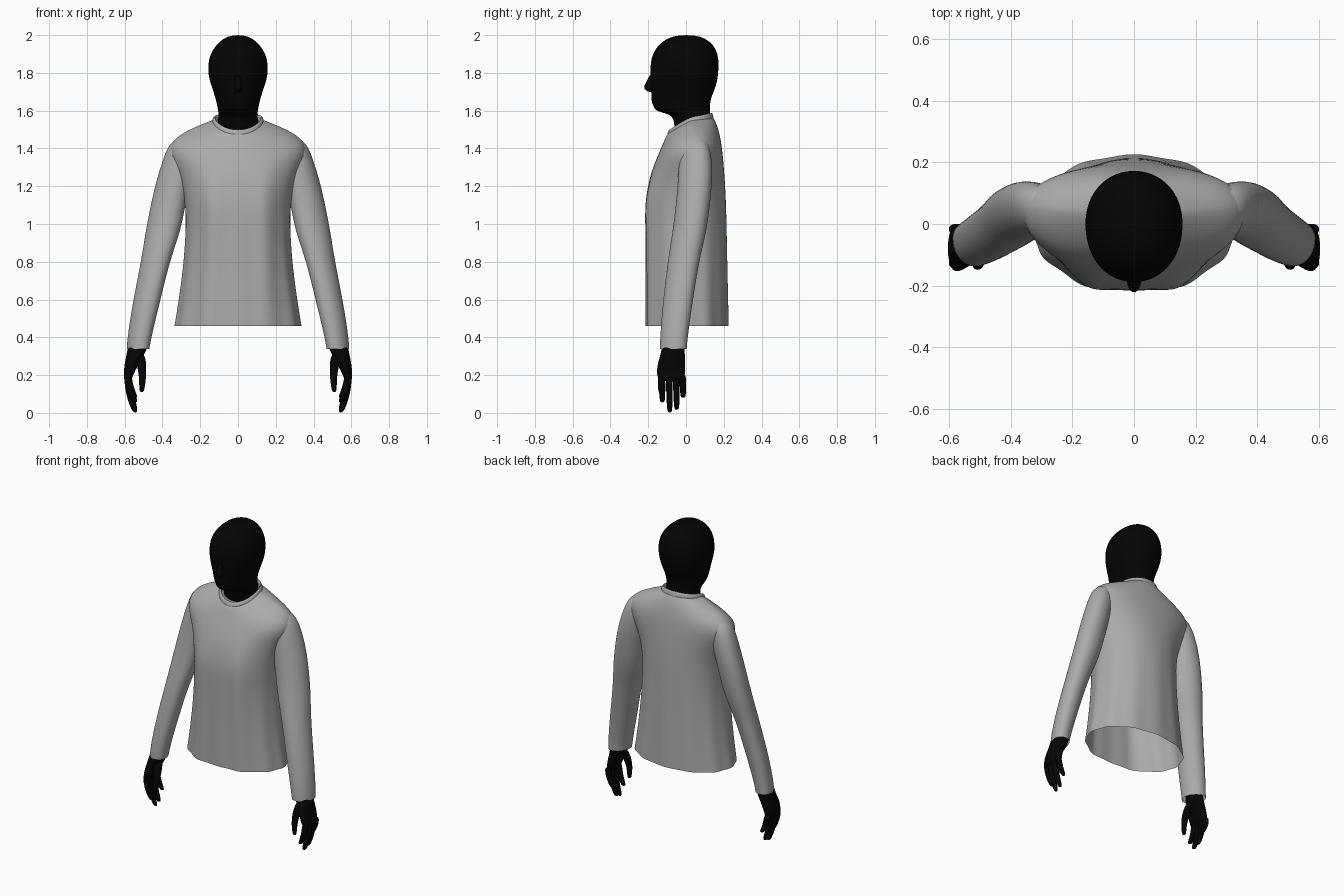
import bpy, bmesh, math


def material(name, v):
    m = bpy.data.materials.new(name)
    m.diffuse_color = (v, v, v, 1)
    return m


GREY = material("grey cloth", 0.41)
BLACK = material("matte black", 0.0015)


def oval(z, hx, yf, yb, cx=0.0, yc=None, power=2.0, zf=None, zb=None, n=32,
         fold=0.0, bust=0.0, skew=0.0):
    """Egg-shaped ring: separate front/back depth, optional front/back heights."""
    yc = (yf + yb) / 2 if yc is None else yc
    zf = z if zf is None else zf
    zb = z if zb is None else zb
    pts = []
    for i in range(n):
        a = 2 * math.pi * i / n
        c, s = math.cos(a), math.sin(a)
        px = math.copysign(abs(c) ** (2 / power), c)
        py = abs(s) ** (2 / power)
        k = 1 + fold * math.cos(12 * (a - math.pi / 2))
        x = hx * px * k
        depth, zz = (yb - yc, zb) if s > 0 else (yf - yc, zf)
        y = yc + depth * py * k
        x += skew * (y - yc)
        if s < 0:
            y -= bust * math.exp(-((abs(x) - 0.145) / 0.06) ** 2)
        pts.append((cx + x, y, z + (zz - z) * abs(s) ** 1.2))
    return pts


def loft(name, mat, rings, bottom=False, top=False, mirror=False):
    """Skin a stack of rings listed from bottom to top."""
    bm = bmesh.new()
    rows = [[bm.verts.new(p) for p in r] for r in rings]
    n = len(rows[0])
    for lo, hi in zip(rows, rows[1:]):
        for i in range(n):
            j = (i + 1) % n
            bm.faces.new((lo[i], lo[j], hi[j], hi[i]))
    if bottom:
        bm.faces.new(rows[0][::-1])
    if top:
        bm.faces.new(rows[-1])
    for f in bm.faces:
        f.smooth = True
    me = bpy.data.meshes.new(name)
    bm.to_mesh(me)
    bm.free()
    me.materials.append(mat)
    ob = bpy.data.objects.new(name, me)
    bpy.context.collection.objects.link(ob)
    if mirror:
        ob.modifiers.new("mirror", "MIRROR").use_mirror_merge = False
    ob.modifiers.new("smooth", "SUBSURF").levels = 1
    return ob


def tube(name, mat, rows, n=24, skew=0.0, power=2.0, **kw):
    """Loft from rows of (z, cx, cy, rx, ry)."""
    return loft(name, mat, [oval(z, rx, cy - ry, cy + ry, cx=cx, n=n, skew=skew, power=power)
                            for z, cx, cy, rx, ry in rows], **kw)


# shirt body, open at hem and neck
loft("shirt_body", GREY, [
    oval(0.459, 0.333, -0.212, 0.224, yc=0.0, power=2.1, n=72, fold=0.014, bust=0.012),
    oval(0.60, 0.310, -0.212, 0.221, yc=0.0, power=2.1, n=72, fold=0.012, bust=0.013),
    oval(0.80, 0.284, -0.212, 0.217, yc=0.0, power=2.1, n=72, fold=0.009, bust=0.015),
    oval(1.00, 0.273, -0.215, 0.214, yc=0.0, power=2.1, n=72, fold=0.005, bust=0.018),
    oval(1.10, 0.279, -0.217, 0.212, yc=0.0, power=2.1, n=72, bust=0.021),
    oval(1.19, 0.293, -0.204, 0.208, yc=0.01, power=2.1, n=72, bust=0.016),
    oval(1.28, 0.322, -0.183, 0.202, yc=0.03, power=2.1, n=72, bust=0.006),
    oval(1.37, 0.368, -0.152, 0.194, yc=0.045, power=2.2, zf=1.355, n=72),
    oval(1.43, 0.354, -0.135, 0.188, yc=0.05, power=2.2, zf=1.395, zb=1.42, n=72),
    oval(1.475, 0.308, -0.122, 0.181, yc=0.05, power=2.1, zf=1.425, zb=1.46, n=72),
    oval(1.515, 0.225, -0.11, 0.168, yc=0.045, zf=1.455, zb=1.515, n=72),
    oval(1.548, 0.14, -0.097, 0.148, yc=0.035, zf=1.478, zb=1.558, n=72),
    oval(1.552, 0.125, -0.088, 0.138, yc=0.035, zf=1.482, zb=1.566, n=72),
])

# ribbed neck band
loft("collar", GREY, [
    oval(1.538, 0.137, -0.099, 0.146, yc=0.035, zf=1.472, zb=1.556),
    oval(1.552, 0.137, -0.099, 0.146, yc=0.035, zf=1.482, zb=1.570),
    oval(1.568, 0.130, -0.092, 0.139, yc=0.035, zf=1.497, zb=1.588),
    oval(1.570, 0.124, -0.084, 0.133, yc=0.035, zf=1.500, zb=1.590),
    oval(1.560, 0.119, -0.078, 0.129, yc=0.035, zf=1.494, zb=1.582),
    oval(1.540, 0.119, -0.078, 0.129, yc=0.035, zf=1.475, zb=1.560),
])

# sleeves
tube("sleeves", GREY, [
    (0.337, 0.529, -0.067, 0.058, 0.071),
    (0.37, 0.526, -0.066, 0.060, 0.072),
    (0.46, 0.511, -0.058, 0.064, 0.075),
    (0.60, 0.482, -0.042, 0.070, 0.079),
    (0.80, 0.438, -0.014, 0.074, 0.083),
    (0.92, 0.407, 0.010, 0.086, 0.088),
    (1.00, 0.389, 0.025, 0.091, 0.090),
    (1.20, 0.351, 0.048, 0.089, 0.091),
    (1.33, 0.314, 0.050, 0.085, 0.090),
    (1.42, 0.292, 0.050, 0.076, 0.074),
    (1.46, 0.272, 0.050, 0.045, 0.045),
], n=32, skew=0.2, power=2.1, top=True, mirror=True)

# head and neck: z, half width, front y, back y, centre y
head = [(1.47, .112, -.06, .12, .035), (1.53, .108, -.062, .123, .035),
        (1.572, .104, -.07, .126, .03), (1.588, .104, -.115, .127, .02),
        (1.60, .106, -.165, .127, .01), (1.625, .110, -.173, .128, .0),
        (1.655, .117, -.187, .130, .0), (1.69, .127, -.183, .142, .0),
        (1.735, .143, -.188, .162, .0), (1.79, .159, -.190, .171, .0),
        (1.85, .159, -.189, .175, .0), (1.90, .147, -.178, .169, .0),
        (1.945, .119, -.150, .149, .0), (1.984, .077, -.102, .104, .0),
        (2.0, .03, -.04, .045, .0)]
loft("head", BLACK, [oval(z, hx, f, b, yc=c, power=2.1) for z, hx, f, b, c in head],
     bottom=True, top=True)

# nose
loft("nose", BLACK, [oval(z, hx, f, -0.15, n=12) for z, hx, f in [
    (1.695, .012, -.192), (1.71, .024, -.218), (1.725, .024, -.227),
    (1.75, .018, -.212), (1.80, .012, -.190)]], bottom=True, top=True)

# palms and wrists
tube("palms", BLACK, [
    (0.165, 0.586, -0.078, 0.018, 0.066),
    (0.20, 0.580, -0.080, 0.025, 0.075),
    (0.25, 0.567, -0.079, 0.036, 0.075),
    (0.30, 0.546, -0.072, 0.046, 0.066),
    (0.34, 0.533, -0.067, 0.052, 0.061),
    (0.38, 0.526, -0.066, 0.048, 0.058),
], bottom=True, top=True, mirror=True)

# curled fingers
for label, y, tip in [("index", -0.128, 0.055), ("middle", -0.089, 0.002),
                      ("ring", -0.052, 0.016), ("little", -0.018, 0.08)]:
    rows = []
    for t, r in [(0, .008), (.06, .014), (.3, .017), (.6, .018), (1, .019)]:
        z = tip + t * (0.21 - tip)
        rows.append((z, 0.585 - 0.042 * (1 - t) ** 2, y + (1 - t) * 0.003, r * 1.15, r))
    tube(label + "_fingers", BLACK, rows, n=12, bottom=True, top=True, mirror=True)

# thumbs
tube("thumbs", BLACK, [
    (0.11, 0.510, -0.136, 0.008, 0.007),
    (0.12, 0.509, -0.136, 0.014, 0.013),
    (0.17, 0.506, -0.133, 0.018, 0.017),
    (0.22, 0.506, -0.124, 0.022, 0.021),
    (0.27, 0.513, -0.105, 0.028, 0.028),
    (0.32, 0.525, -0.085, 0.030, 0.030),
], n=12, bottom=True, top=True, mirror=True)
